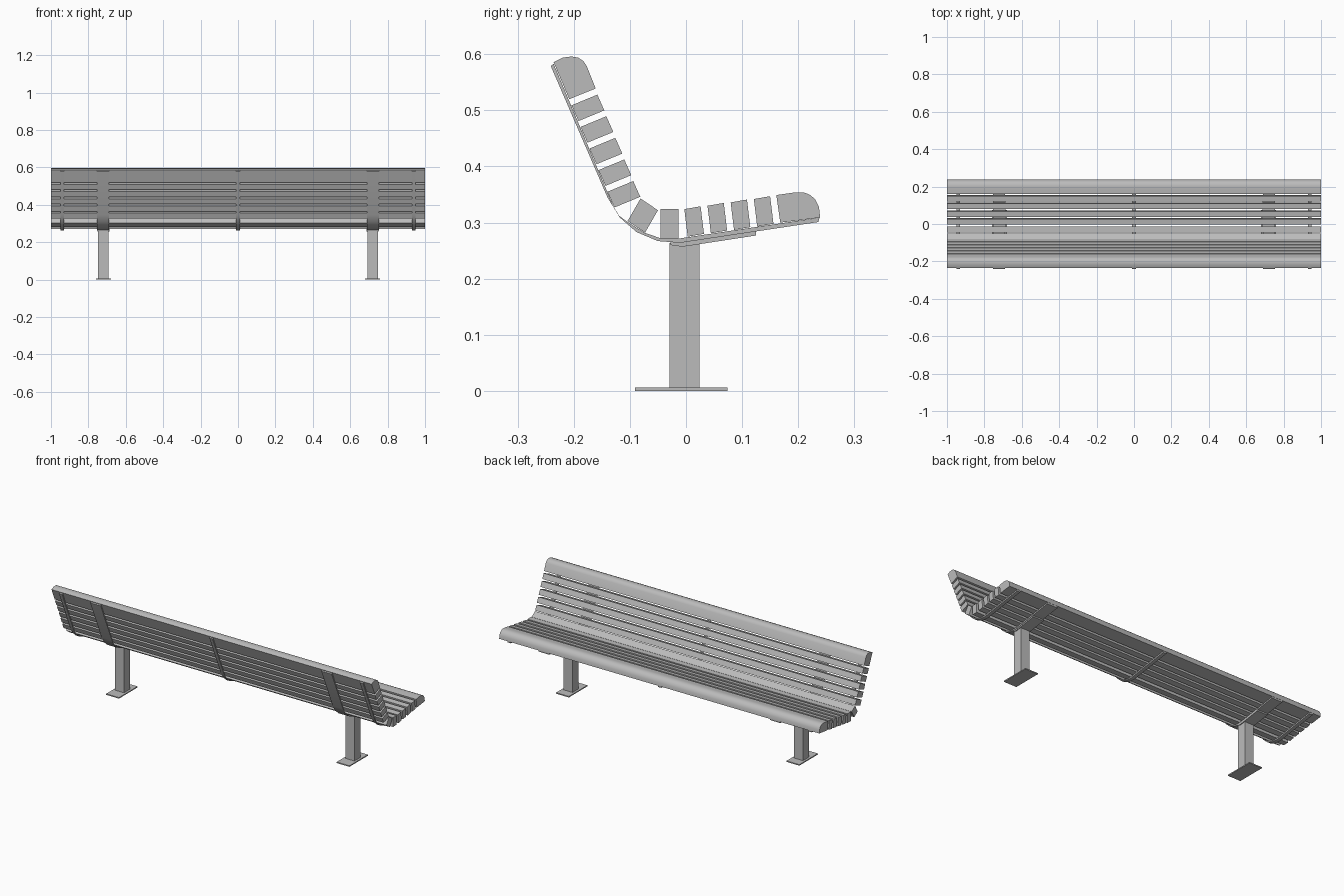
import bpy, bmesh
from mathutils import Vector

if "Cube" in bpy.data.objects:
    bpy.data.objects.remove(bpy.data.objects["Cube"])

grey = bpy.data.materials.new("bench_grey")
grey.use_nodes = True
COLOUR = (0.5, 0.5, 0.5, 1)
grey.diffuse_color = COLOUR
grey.node_tree.nodes["Principled BSDF"].inputs["Base Color"].default_value = COLOUR


def extrude(name, profile, x, width, smooth=False):
    """Sweep a closed (y, z) profile along x, centred on x."""
    bm = bmesh.new()
    face = bm.faces.new([bm.verts.new((x - width / 2, y, z)) for y, z in profile])
    res = bmesh.ops.extrude_face_region(bm, geom=[face])
    verts = [g for g in res["geom"] if isinstance(g, bmesh.types.BMVert)]
    bmesh.ops.translate(bm, verts=verts, vec=(width, 0, 0))
    bmesh.ops.recalc_face_normals(bm, faces=bm.faces)
    mesh = bpy.data.meshes.new(name)
    bm.to_mesh(mesh)
    bm.free()
    mesh.materials.append(grey)
    obj = bpy.data.objects.new(name, mesh)
    bpy.context.collection.objects.link(obj)
    if smooth:
        bpy.ops.object.select_all(action="DESELECT")
        obj.select_set(True)
        bpy.context.view_layer.objects.active = obj
        bpy.ops.object.shade_smooth_by_angle(angle=0.6)
    return obj


def slat(name, corner, along, depth):
    """Rectangular slat from a corner on the strap and two edge vectors."""
    c, a, d = Vector(corner), Vector(along), Vector(depth)
    return extrude(name, [c, c + a, c + a + d, c + d], 0, 2)


def rect(y0, y1, z0, z1):
    return [(y0, z0), (y1, z0), (y1, z1), (y0, z1)]


# Backrest slats, from top to bottom
for i in range(5):
    slat(f"back_slat_{i + 1}", (-0.204 + 0.016 * i, 0.509 - 0.0385 * i),
         (0.0125, -0.028), (0.046, 0.019))

# Slats around the bend
slat("bend_slat_back", (-0.104, 0.303), (0.031, -0.021), (0.023, 0.04))
slat("bend_slat_seat", (-0.045, 0.272), (0.032, 0), (0, 0.052))

# Seat slats
for i in range(4):
    slat(f"seat_slat_{i + 1}", (0.003 + 0.0413 * i, 0.275 + 0.006 * i),
         (0.029, 0.005), (-0.006, 0.049))

# Rounded end slats
extrude("top_rail", [(-0.208, 0.52), (-0.161, 0.539), (-0.177, 0.579), (-0.183, 0.588),
                     (-0.192, 0.594), (-0.204, 0.596), (-0.22, 0.594), (-0.236, 0.586)],
        0, 2, True)
extrude("front_rail", [(0.168, 0.3), (0.239, 0.309), (0.237, 0.328), (0.23, 0.342),
                       (0.22, 0.35), (0.209, 0.354), (0.195, 0.354), (0.161, 0.349)],
        0, 2, True)

# Bent straps that carry the slats
inner = [(-0.236, 0.583), (-0.129, 0.328), (-0.119, 0.312), (-0.104, 0.301), (-0.074, 0.282),
         (-0.045, 0.272), (-0.01, 0.272), (0.238, 0.309)]
outer = [(0.236, 0.301), (-0.01, 0.264), (-0.05, 0.267), (-0.088, 0.283), (-0.118, 0.309),
         (-0.14, 0.345), (-0.241, 0.579)]
for name, x, width in (("right_narrow_strap", -0.94, 0.02), ("middle_narrow_strap", 0, 0.02),
                       ("left_narrow_strap", 0.94, 0.02), ("right_wide_strap", -0.722, 0.065),
                       ("left_wide_strap", 0.722, 0.065)):
    extrude(name, inner + outer, x, width, True)

# Legs: mounting plate, post and foot on each side
for side, x in (("right", -0.72), ("left", 0.72)):
    extrude(side + "_mounting_plate", [(-0.028, 0.26), (-0.006, 0.257), (0.125, 0.277),
                                       (0.125, 0.285), (-0.01, 0.265), (-0.028, 0.266)],
            x, 0.065)
    extrude(side + "_post", rect(-0.029, 0.024, 0.004, 0.264), x, 0.056)
    extrude(side + "_foot_plate", rect(-0.091, 0.074, 0, 0.006), x, 0.08)
